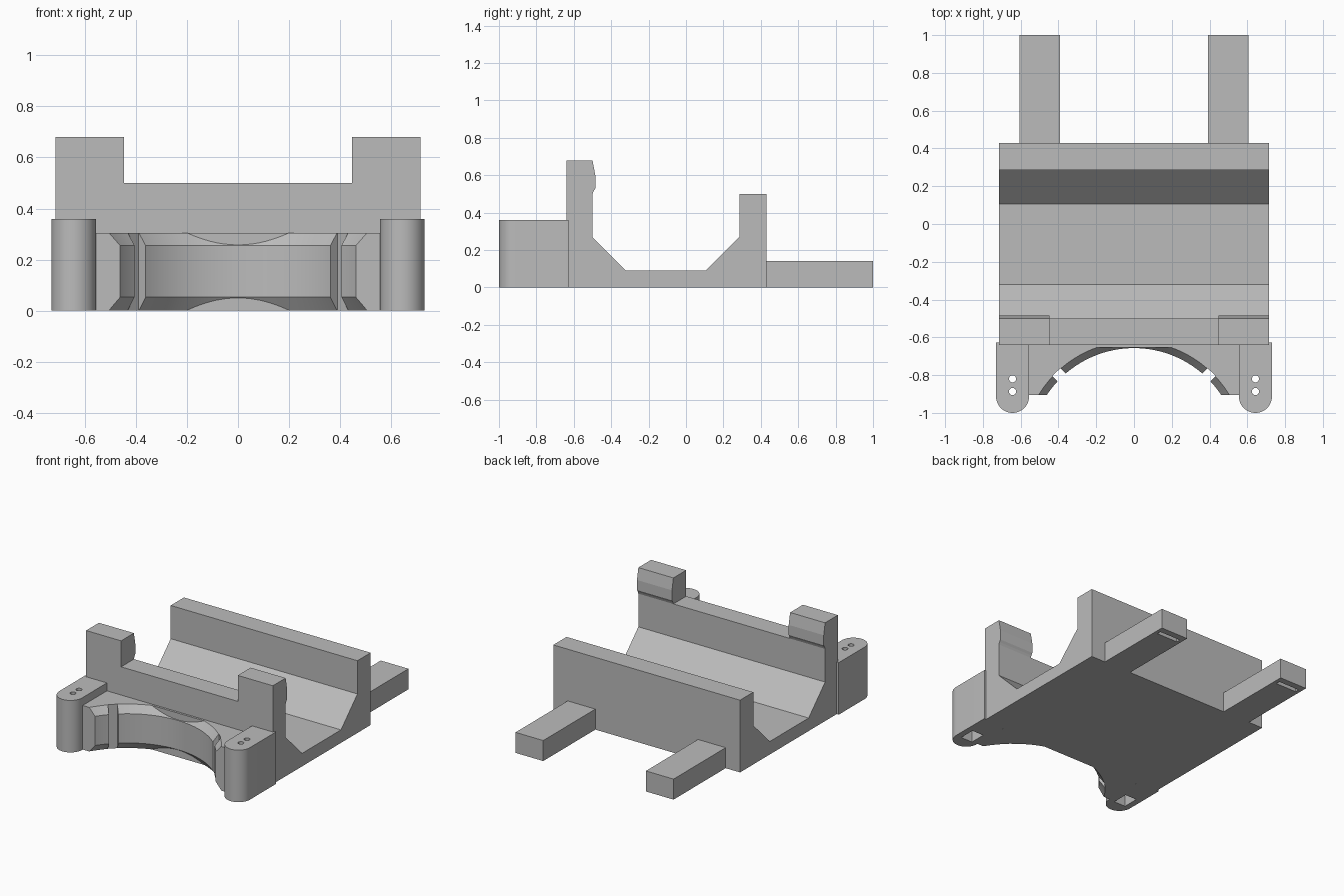
import bpy, bmesh
from math import pi, sin, cos, radians
from mathutils import Matrix

old = bpy.data.objects.get("Cube")
if old:
    bpy.data.objects.remove(old, do_unlink=True)

grey = bpy.data.materials.new("plain grey")
grey.use_nodes = True
grey.diffuse_color = (0.5, 0.5, 0.5, 1)
grey.node_tree.nodes["Principled BSDF"].inputs["Base Color"].default_value = (0.5, 0.5, 0.5, 1)


def finish(name, bm):
    bmesh.ops.recalc_face_normals(bm, faces=bm.faces)
    mesh = bpy.data.meshes.new(name)
    bm.to_mesh(mesh)
    bm.free()
    mesh.materials.append(grey)
    ob = bpy.data.objects.new(name, mesh)
    bpy.context.collection.objects.link(ob)
    return ob


def prism(name, points, axis, a, b):
    """Extrude a yz profile along X, or an xy profile along Z, from a to b."""
    bm = bmesh.new()
    place = (lambda p: (a, *p)) if axis == "X" else (lambda p: (*p, a))
    face = bm.faces.new([bm.verts.new(place(p)) for p in points])
    out = bmesh.ops.extrude_face_region(bm, geom=[face])
    move = (b - a, 0, 0) if axis == "X" else (0, 0, b - a)
    bmesh.ops.translate(bm, vec=move, verts=[v for v in out["geom"] if isinstance(v, bmesh.types.BMVert)])
    return finish(name, bm)


def box(name, x0, x1, y0, y1, z0, z1):
    return prism(name, [(x0, y0), (x1, y0), (x1, y1), (x0, y1)], "Z", z0, z1)


def circle(x, y, r, n, start=0.0, sweep=2 * pi):
    return [(x + r * cos(start + sweep * i / n), y + r * sin(start + sweep * i / n)) for i in range(n)]


def cut(ob, cutters):
    """Subtract the cutters, bake the result and drop the helpers."""
    for c in cutters:
        c.hide_render = True
        m = ob.modifiers.new("cut", "BOOLEAN")
        m.operation, m.solver, m.object = "DIFFERENCE", "EXACT", c
    bpy.context.view_layer.update()
    baked = bpy.data.meshes.new_from_object(ob.evaluated_get(bpy.context.evaluated_depsgraph_get()))
    ob.modifiers.clear()
    ob.data = baked
    for c in cutters:
        bpy.data.objects.remove(c, do_unlink=True)


def smooth(ob):
    bpy.ops.object.select_all(action="DESELECT")
    ob.select_set(True)
    bpy.context.view_layer.objects.active = ob
    bpy.ops.object.shade_smooth_by_angle(angle=radians(25))


# Cradle body: floor, sloped flanks and two upright walls
prism("cradle_body", [(-0.64, 0), (0.43, 0), (0.43, 0.5), (0.285, 0.5), (0.285, 0.27), (0.105, 0.09),
                      (-0.32, 0.09), (-0.5, 0.27), (-0.5, 0.5), (-0.64, 0.5)], "X", -0.715, 0.715)

# Front plate with a chamfered round recess
CY, R, CHAMFER = -1.21, 0.553, 0.037
box("plate_backing", -0.555, 0.555, -0.655, -0.64, 0, 0.305)
plate = box("front_plate", -0.56, 0.56, -0.905, -0.655, 0, 0.305)
bm = bmesh.new()
rings = []
for z, r in ((-0.05, R + 2 * CHAMFER), (0.053, R), (0.255, R), (0.355, R + 2 * CHAMFER)):
    rings.append([bm.verts.new((x, y, z)) for x, y in circle(0, CY, r, 128)])
for low, high in zip(rings, rings[1:]):
    for i in range(len(low)):
        bm.faces.new((low[i - 1], low[i], high[i], high[i - 1]))
bm.faces.new(rings[0])
bm.faces.new(rings[-1])
cutters = [finish("recess_cutter", bm)]
# Radial grooves in the recess wall
for side in (-1, 1):
    groove = box("groove_cutter", -0.03, 0.03, 0.45, 0.592, -0.1, 0.4)
    groove.data.transform(Matrix.Translation((0, CY, 0)) @ Matrix.Rotation(side * radians(44), 4, "Z"))
    cutters.append(groove)
cut(plate, cutters)
smooth(plate)

for side, label in ((1, "left"), (-1, "right")):
    # Raised clip posts with a retaining bump on the inner face
    x0, x1 = sorted((side * 0.447, side * 0.715))
    prism(label + "_clip_post", [(-0.64, 0.5), (-0.5, 0.5), (-0.494, 0.515), (-0.485, 0.53), (-0.485, 0.6),
                                 (-0.5, 0.68), (-0.64, 0.68)], "X", x0, x1)

    # Rounded mounting ears with two screw holes and a square pocket below
    cx, r = side * 0.643, 0.0875
    outline = circle(cx, -0.9125, r, 24, pi, pi) + [(cx + r, -0.9125), (cx + r, -0.627), (cx - r, -0.627)]
    ear = prism(label + "_mounting_ear", outline, "Z", 0, 0.36)
    holes = [prism("hole_cutter", circle(cx, y, 0.019, 24), "Z", 0.05, 0.5) for y in (-0.82, -0.887)]
    pocket = box("pocket_cutter", cx - 0.045, cx + 0.045, -0.91, -0.797, -0.1, 0.1)
    cut(ear, [pocket] + holes)
    smooth(ear)

    # Rear arms with a narrow slot underneath near the tip
    x0, x1 = sorted((side * 0.393, side * 0.605))
    arm = box(label + "_rear_arm", x0, x1, 0.43, 1.0, 0, 0.142)
    cut(arm, [box("slot_cutter", x0 + 0.025, x1 - 0.025, 0.925, 0.955, -0.1, 0.06)])
